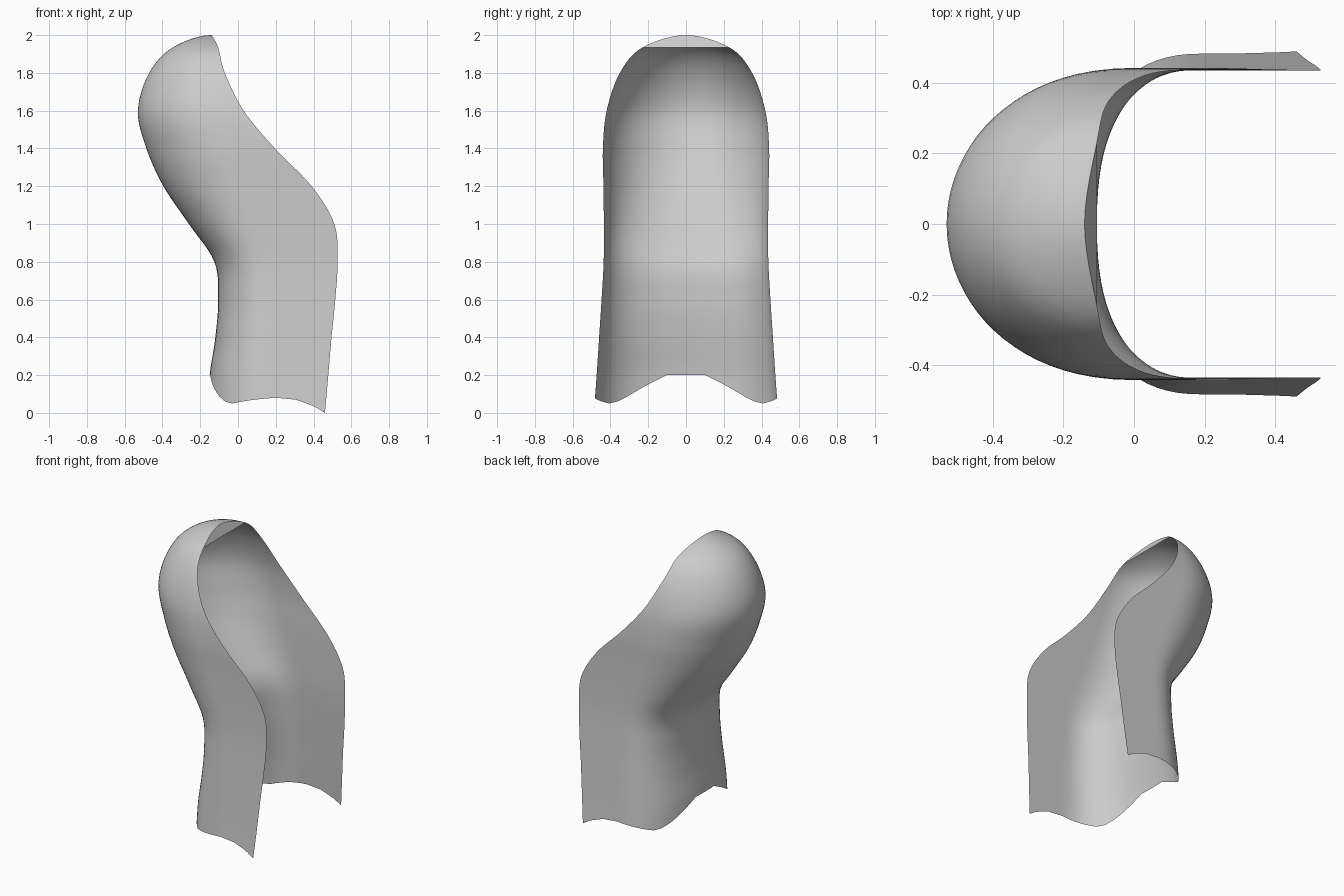
import bpy, bmesh
from math import sin, cos, pi

cube = bpy.data.objects.get("Cube")
if cube:
    bpy.data.objects.remove(cube, do_unlink=True)

# Section stations from foot to crown:
# height, back x, end of the rounded back x, front edge x, half width
STATIONS = [
    (0.0, -.16, .20, .46, .488),
    (0.2, -.15, .20, .478, .473),
    (0.4, -.12, .20, .495, .46),
    (0.6, -.105, .20, .515, .447),
    (0.8, -.125, .19, .527, .436),
    (1.0, -.26, .13, .51, .435),
    (1.2, -.395, .05, .39, .437),
    (1.4, -.485, -.03, .195, .44),
    (1.6, -.53, -.08, .03, .42),
    (1.8, -.47, -.08, -.07, .35),
    (1.935, -.345, -.105, -.105, .23),
    (2.0, -.14, -.14, -.14, 0),
]
LAST = len(STATIONS) - 1
# Foot outline: position around the section, height
FOOT = [(0, .2), (.1, .2), (.23, .15), (.39, .09), (.5, .06), (.6, .05),
        (.8, .067), (1, .08), (1.4, .07), (1.77, .035), (2, 0)]


def station(i):
    if i < 0:
        return [2 * a - b for a, b in zip(STATIONS[0], STATIONS[1])]
    if i > LAST:  # carry the dome over its crown
        z, back, bend, front, w = STATIONS[LAST - 1]
        return [z, 2 * STATIONS[LAST][1] - back, bend, front, -w]
    return STATIONS[i]


def section(p):
    """Smoothly interpolated station values."""
    i = min(int(p), LAST - 1)
    t = p - i
    return [b + t / 2 * (c - a + t * (2*a - 5*b + 4*c - d + t * (3*(b - c) + d - a)))
            for a, b, c, d in zip(*(station(i + k) for k in (-1, 0, 1, 2)))]


def foot_height(u):
    for (u0, z0), (u1, z1) in zip(FOOT, FOOT[1:]):
        if u <= u1:
            return z0 + (z1 - z0) * (u - u0) / (u1 - u0)
    return FOOT[-1][1]


def shell_point(u, p):
    """u: 0 back centre, 1 end of the curve, 2 front edge."""
    fade = max(0, (4 - p) / 3)
    p -= (1 - foot_height(u) / .2) * fade
    z, back, bend, front, w = section(p)
    bend = min(bend, front)
    power = 2 / (2 + .4 * max(0, min(1, (7 - p) / 3)))
    if u <= 1:
        ang = u * pi / 2
        return (bend - (bend - back) * max(0, cos(ang)) ** power,
                w * sin(ang) ** power, z)
    return bend + (front - bend) * (u - 1), w, z


# Half of the shell as a grid
STEPS, CURVE, FLAT = 6, 20, 10
us = [i / CURVE for i in range(CURVE)] + [1 + i / FLAT for i in range(FLAT + 1)]
ps = [1 + i / STEPS for i in range((LAST - 1) * STEPS + 1)]
bm = bmesh.new()
grid = [[bm.verts.new(shell_point(u, p)) for u in us] for p in ps]
for low, high in zip(grid, grid[1:]):
    for j in range(len(us) - 1):
        bm.faces.new((low[j], high[j], high[j + 1], low[j + 1]))

# Flat cap under the crown, closing the top of the opening
rim = [row[-1] for row in grid[-STEPS - 1:]]
centre = bm.verts.new((rim[0].co.x, 0, rim[0].co.z))
bm.faces.new([centre] + rim)
bmesh.ops.remove_doubles(bm, verts=bm.verts[:], dist=.0002)

mesh = bpy.data.meshes.new("curved_shell")
bm.to_mesh(mesh)
bm.free()
shell = bpy.data.objects.new("curved_shell", mesh)
bpy.context.collection.objects.link(shell)

# Plain grey
grey = bpy.data.materials.new("light_grey")
grey.use_nodes = True
colour = (.6, .6, .6, 1)
grey.diffuse_color = colour
grey.node_tree.nodes["Principled BSDF"].inputs["Base Color"].default_value = colour
mesh.materials.append(grey)

# Smooth shading with a crisp cap edge, then the mirrored half
bpy.ops.object.select_all(action='DESELECT')
shell.select_set(True)
bpy.context.view_layer.objects.active = shell
bpy.ops.object.shade_smooth_by_angle(angle=pi / 5)
mirror = shell.modifiers.new("mirror", 'MIRROR')
mirror.use_axis = (False, True, False)
mirror.merge_threshold = .0005
